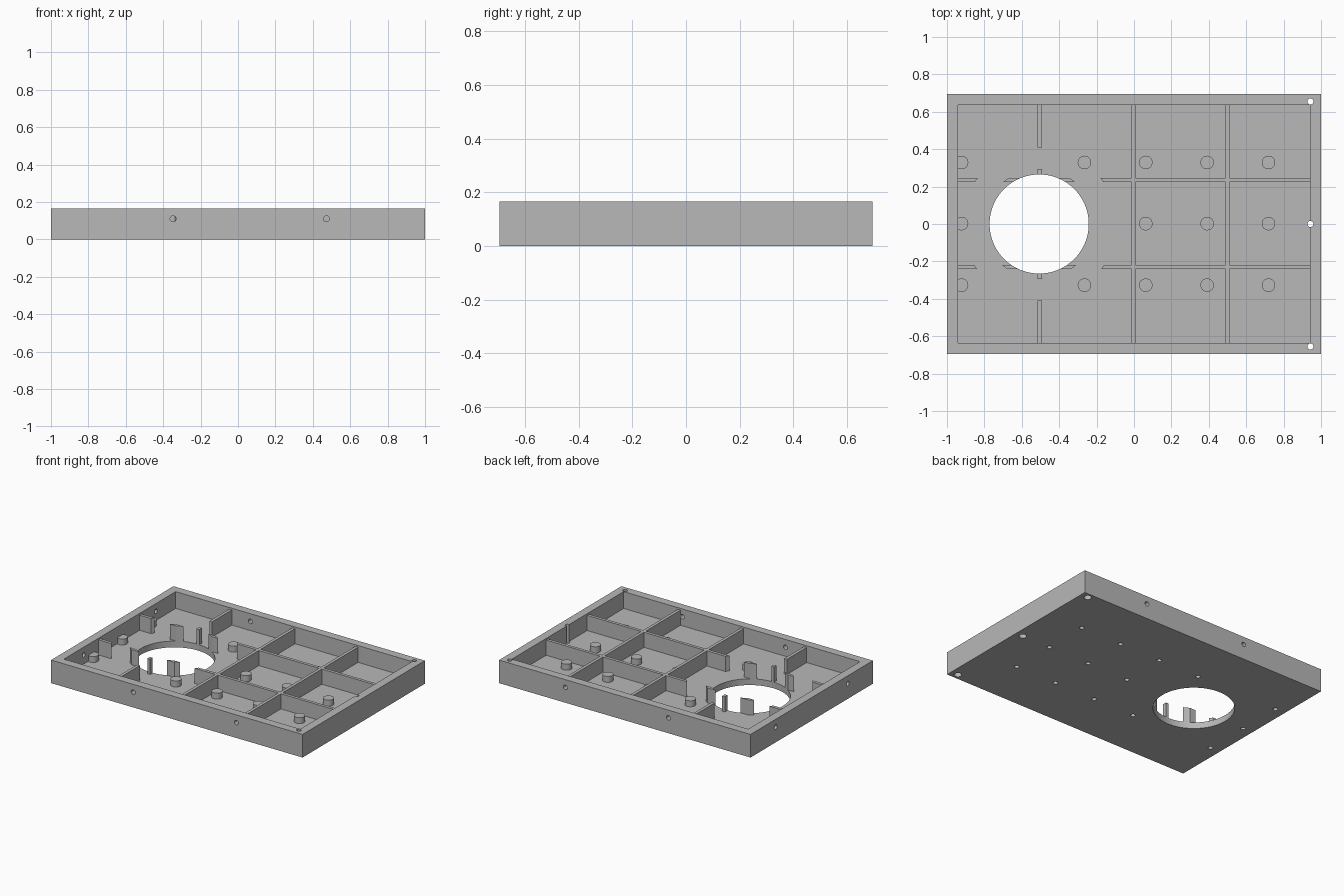
import bpy
import bmesh
from mathutils import Matrix, Vector

if "Cube" in bpy.data.objects:
    bpy.data.objects.remove(bpy.data.objects["Cube"])

grey = bpy.data.materials.new("plain grey")
grey.use_nodes = True
colour = (0.48, 0.48, 0.48, 1)
grey.diffuse_color = colour
grey.node_tree.nodes["Principled BSDF"].inputs["Base Color"].default_value = colour

HEIGHT, FLOOR, RIB_TOP, PEG_TOP = 0.166, 0.045, 0.154, 0.088
HALF_X, HALF_Y, IN_X, IN_Y = 1.0, 0.695, 0.94, 0.635
HOLE_X, HOLE_R = -0.507, 0.265


def add_box(bm, x0, x1, y0, y1, z0, z1):
    size = Matrix.Diagonal((x1 - x0, y1 - y0, z1 - z0, 1))
    mid = Vector((x0 + x1, y0 + y1, z0 + z1)) / 2
    bmesh.ops.create_cube(bm, size=1, matrix=Matrix.Translation(mid) @ size)


def add_rod(bm, a, b, radius, sides=32):
    a, b = Vector(a), Vector(b)
    turn = (b - a).to_track_quat("Z", "Y").to_matrix().to_4x4()
    bmesh.ops.create_cone(bm, cap_ends=True, segments=sides, radius1=radius,
                          radius2=radius, depth=(b - a).length,
                          matrix=Matrix.Translation((a + b) / 2) @ turn)


def make(name, bm):
    mesh = bpy.data.meshes.new(name)
    bm.to_mesh(mesh)
    bm.free()
    mesh.materials.append(grey)
    obj = bpy.data.objects.new(name, mesh)
    bpy.context.collection.objects.link(obj)
    return obj


def box(name, *bounds):
    bm = bmesh.new()
    add_box(bm, *bounds)
    return make(name, bm)


def rods(name, items, sides=32):
    bm = bmesh.new()
    for a, b, radius in items:
        add_rod(bm, a, b, radius, sides)
    return make(name, bm)


def cut(obj, *cutters):
    for cutter in cutters:
        mod = obj.modifiers.new("cut", "BOOLEAN")
        mod.operation, mod.solver, mod.object = "DIFFERENCE", "EXACT", cutter
        bpy.context.view_layer.objects.active = obj
        bpy.ops.object.modifier_apply(modifier=mod.name)


def smooth(obj):
    bpy.ops.object.select_all(action="DESELECT")
    obj.select_set(True)
    bpy.context.view_layer.objects.active = obj
    bpy.ops.object.shade_smooth_by_angle()


# Cutters: pocket, round opening, and the clear ring around the opening
pocket = box("pocket_cutter", -IN_X, IN_X, -IN_Y, IN_Y, FLOOR, 1)
opening = rods("opening_cutter", [((HOLE_X, 0, -1), (HOLE_X, 0, 1), HOLE_R)], 96)
ring = rods("ring_cutter", [((HOLE_X, 0, -0.8), (HOLE_X, 0, 0.8), 0.41)], 96)
core = rods("core_cutter", [((HOLE_X, 0, -1), (HOLE_X, 0, 1), 0.295)], 96)
cut(ring, core)

# Screw holes: corner and middle posts, side walls, and blind holes in pegs
post_y = (-0.655, 0, 0.655)
posts = rods("post_hole_cutter", [((0.943, y, -1), (0.943, y, 1), 0.016) for y in post_y])
sinks = rods("countersink_cutter", [((0.943, y, -1), (0.943, y, 0.03), 0.025) for y in post_y])
side_holes = [((x, s * 0.6, 0.11), (x, s * 0.8, 0.11), 0.016)
              for x in (-0.347, 0.473) for s in (-1, 1)]
side_holes += [((-1.1, y, 0.11), (-0.9, y, 0.11), 0.016) for y in (-0.41, 0.41)]
sides = rods("side_hole_cutter", side_holes)
peg_spots = [(x, y) for x in (-0.922, -0.265, 0.063, 0.391, 0.719)
             for y in (-0.327, 0.002, 0.329) if not (x == -0.265 and y == 0.002)]
pilots = rods("pilot_cutter", [((x, y, -0.1), (x, y, 0.07), 0.016) for x, y in peg_spots])

# Tray with floor and rim
tray = box("tray", -HALF_X, HALF_X, -HALF_Y, HALF_Y, 0, HEIGHT)
cut(tray, pocket, opening, posts, sinks, sides, pilots)
smooth(tray)

# Pegs
pegs = rods("pegs", [((x, y, FLOOR - 0.01), (x, y, PEG_TOP), 0.036) for x, y in peg_spots])
cut(pegs, pilots)
smooth(pegs)

# Ribs, broken where they meet the clear ring and opening
T = 0.011
for name, x in (("left_cross_rib", 0.499), ("middle_cross_rib", -0.002),
                ("right_cross_rib", -0.504)):
    rib = box(name, x - T, x + T, -IN_Y - 0.005, IN_Y + 0.005, FLOOR - 0.005, RIB_TOP)
    if x < -0.1:
        cut(rib, ring, opening)
for name, y in (("front_long_rib", -0.23), ("back_long_rib", 0.235)):
    rib = box(name, -IN_X - 0.005, IN_X + 0.005, y - T, y + T, FLOOR - 0.005, RIB_TOP)
    cut(rib, ring, opening)

for cutter in (pocket, opening, ring, core, posts, sinks, sides, pilots):
    bpy.data.objects.remove(cutter)
